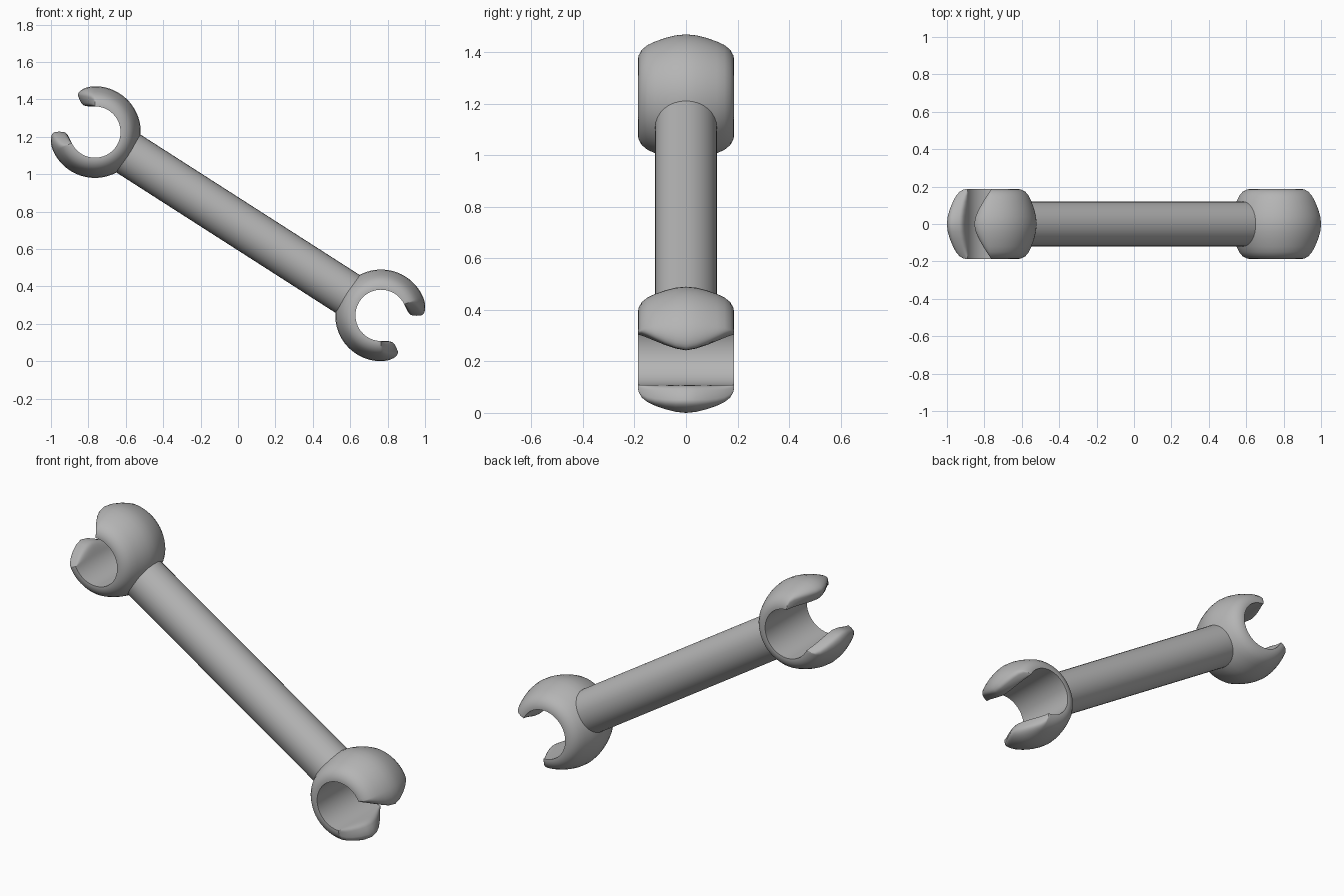
import bpy, bmesh
from math import sin, cos, radians, atan2, pi
from mathutils import Vector

cube = bpy.data.objects.get("Cube")
if cube:
    bpy.data.objects.remove(cube, do_unlink=True)

grey = bpy.data.materials.new("plain grey")
grey.use_nodes = True
grey.diffuse_color = (0.46, 0.46, 0.46, 1)
grey.node_tree.nodes["Principled BSDF"].inputs["Base Color"].default_value = grey.diffuse_color

CENTRE = Vector((0.765, 0, -0.49))    # lower clip, relative to the rod middle
MIDDLE = Vector((0, 0, 0.735))
TILT = atan2(-CENTRE.z, CENTRE.x)
HOLE, HALF_WIDTH = 0.137, 0.187
MOUTH, TIP = radians(58), radians(26)

# Outer half profile of a clip: (distance across, radius)
half = [(0, .245), (.04, .241), (.08, .231), (.12, .217), (.15, .203),
        (.172, .185), (.184, .163), (.187, .147)]
profile = [(-y, r) for y, r in reversed(half[1:])] + half


def finish(obj):
    obj.data.materials.append(grey)
    bpy.ops.object.select_all(action='DESELECT')
    obj.select_set(True)
    bpy.context.view_layer.objects.active = obj
    bpy.ops.object.shade_smooth_by_angle(angle=radians(35))


def section(bm, theta, phi=0, side=1):
    """One ring of the clip; phi rounds the ring off into a pointed tip."""
    squeeze = max(cos(phi), 0) ** 0.5 if phi < pi / 2 - 0.001 else 0

    def point(y, r, outer):
        mid = (outer + HOLE) / 2
        r = mid + (r - mid) * squeeze
        reach = TIP * (1 - (abs(y) / HALF_WIDTH) ** 1.6)
        t = theta + side * reach * sin(phi)
        return bm.verts.new((r * cos(t), y, r * sin(t)))

    return ([point(y, r, r) for y, r in profile]
            + [point(y, HOLE, r) for y, r in reversed(profile)])


def clip(name, location, turn):
    bm = bmesh.new()
    phis = [radians(a) for a in range(10, 91, 10)]
    steps = 56
    rings = [section(bm, MOUTH, p, -1) for p in reversed(phis)]
    rings += [section(bm, MOUTH + (2 * pi - 2 * MOUTH) * i / steps) for i in range(steps + 1)]
    rings += [section(bm, 2 * pi - MOUTH, p, 1) for p in phis]
    for a, b in zip(rings, rings[1:]):
        for i in range(len(a)):
            j = (i + 1) % len(a)
            bm.faces.new((a[i], a[j], b[j], b[i]))
    # Close the narrow flat ends and weld the tips
    bmesh.ops.remove_doubles(bm, verts=bm.verts, dist=0.0004)
    bmesh.ops.holes_fill(bm, edges=[e for e in bm.edges if e.is_boundary], sides=0)
    bmesh.ops.recalc_face_normals(bm, faces=bm.faces)
    mesh = bpy.data.meshes.new(name)
    bm.to_mesh(mesh)
    bm.free()
    obj = bpy.data.objects.new(name, mesh)
    bpy.context.collection.objects.link(obj)
    obj.location = location
    obj.rotation_euler.y = turn
    finish(obj)


# Open clips at both ends, mouths facing outward
clip("lower_clip", MIDDLE + CENTRE, TILT)
clip("upper_clip", MIDDLE - CENTRE, TILT + pi)

# Round rod, its ends buried in the clip walls
bpy.ops.mesh.primitive_cylinder_add(vertices=32, radius=0.12, depth=2 * (CENTRE.length - 0.18),
                                    location=MIDDLE, rotation=(0, TILT + pi / 2, 0))
rod = bpy.context.object
rod.name = "rod"
finish(rod)
